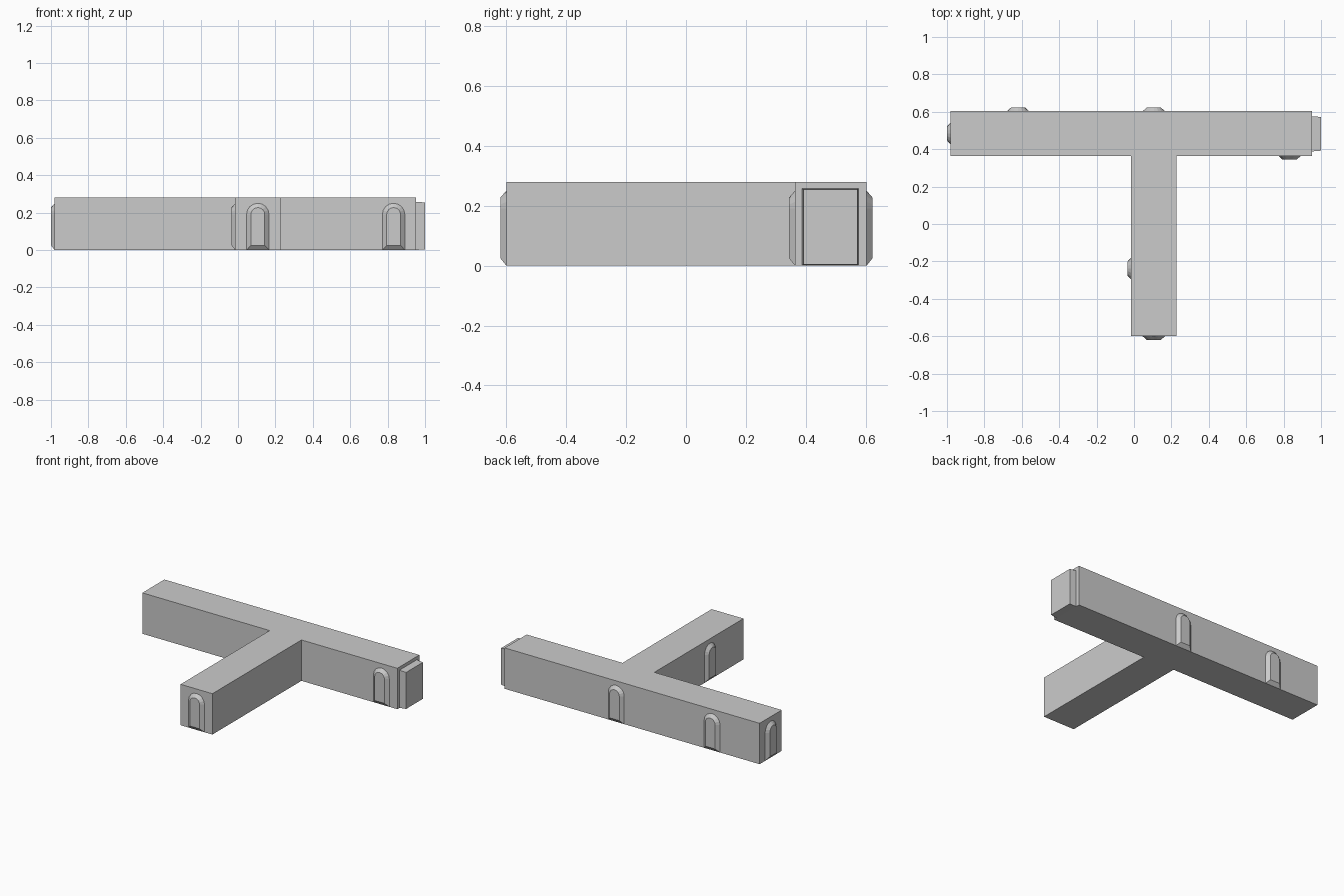
import bpy, bmesh, math
from mathutils import Matrix

if "Cube" in bpy.data.objects:
    bpy.data.objects.remove(bpy.data.objects["Cube"])

grey = bpy.data.materials.new("plain grey")
grey.diffuse_color = (0.6, 0.6, 0.6, 1)
grey.use_nodes = True
grey.node_tree.nodes["Principled BSDF"].inputs["Base Color"].default_value = grey.diffuse_color

H = 0.28                       # corridor height
BX0, BX1 = -0.98, 0.952        # long bar ends
BY0, BY1 = 0.364, 0.603        # long bar sides
SX0, SX1, SY = -0.015, 0.226, -0.6   # stem sides and front end


def loft(name, lower, upper, matrix=None):
    """Closed solid between two matching counter-clockwise 3D outlines."""
    bm = bmesh.new()
    a = [bm.verts.new(p) for p in lower]
    b = [bm.verts.new(p) for p in upper]
    bm.faces.new(a[::-1])
    bm.faces.new(b)
    n = len(a)
    for i in range(n):
        j = (i + 1) % n
        bm.faces.new((a[i], a[j], b[j], b[i]))
    bmesh.ops.recalc_face_normals(bm, faces=bm.faces)
    mesh = bpy.data.meshes.new(name)
    bm.to_mesh(mesh)
    bm.free()
    mesh.materials.append(grey)
    obj = bpy.data.objects.new(name, mesh)
    if matrix:
        obj.matrix_world = matrix
    bpy.context.collection.objects.link(obj)
    return obj


# T-shaped corridor body
plan = [(BX0, BY0), (SX0, BY0), (SX0, SY), (SX1, SY),
        (SX1, BY0), (BX1, BY0), (BX1, BY1), (BX0, BY1)]
loft("corridor_body", [(x, y, 0) for x, y in plan], [(x, y, H) for x, y in plan])


# Slightly tapered connector block on the right end
def end_rect(x, inset):
    y0, y1, z0, z1 = 0.388 + inset, 0.576 - inset, inset, 0.258 - inset
    return [(x, y0, z0), (x, y1, z0), (x, y1, z1), (x, y0, z1)]


loft("end_connector", end_rect(BX1, 0), end_rect(1.0, 0.004))


# Arched doors: bevelled outlines, modelled facing -y
def arch(y, half, bottom, spring=0.19, steps=8):
    pts = [(-half, y, bottom), (half, y, bottom)]
    for i in range(steps + 1):
        t = math.pi * i / steps
        pts.append((half * math.cos(t), y, spring + half * math.sin(t)))
    return pts


doors = [  # wall position and turn about z in degrees
    ("stem_front_door", 0.106, SY, 0),
    ("bar_front_door", 0.832, BY0, 0),
    ("bar_back_door_left", -0.62, BY1, 180),
    ("bar_back_door_middle", 0.106, BY1, 180),
    ("bar_left_end_door", BX0, 0.484, -90),
    ("stem_left_door", SX0, -0.238, -90),
]
for name, x, y, turn in doors:
    place = Matrix.Translation((x, y, 0)) @ Matrix.Rotation(math.radians(turn), 4, 'Z')
    loft(name, arch(0, 0.06, 0.0), arch(-0.02, 0.037, 0.025), place)
